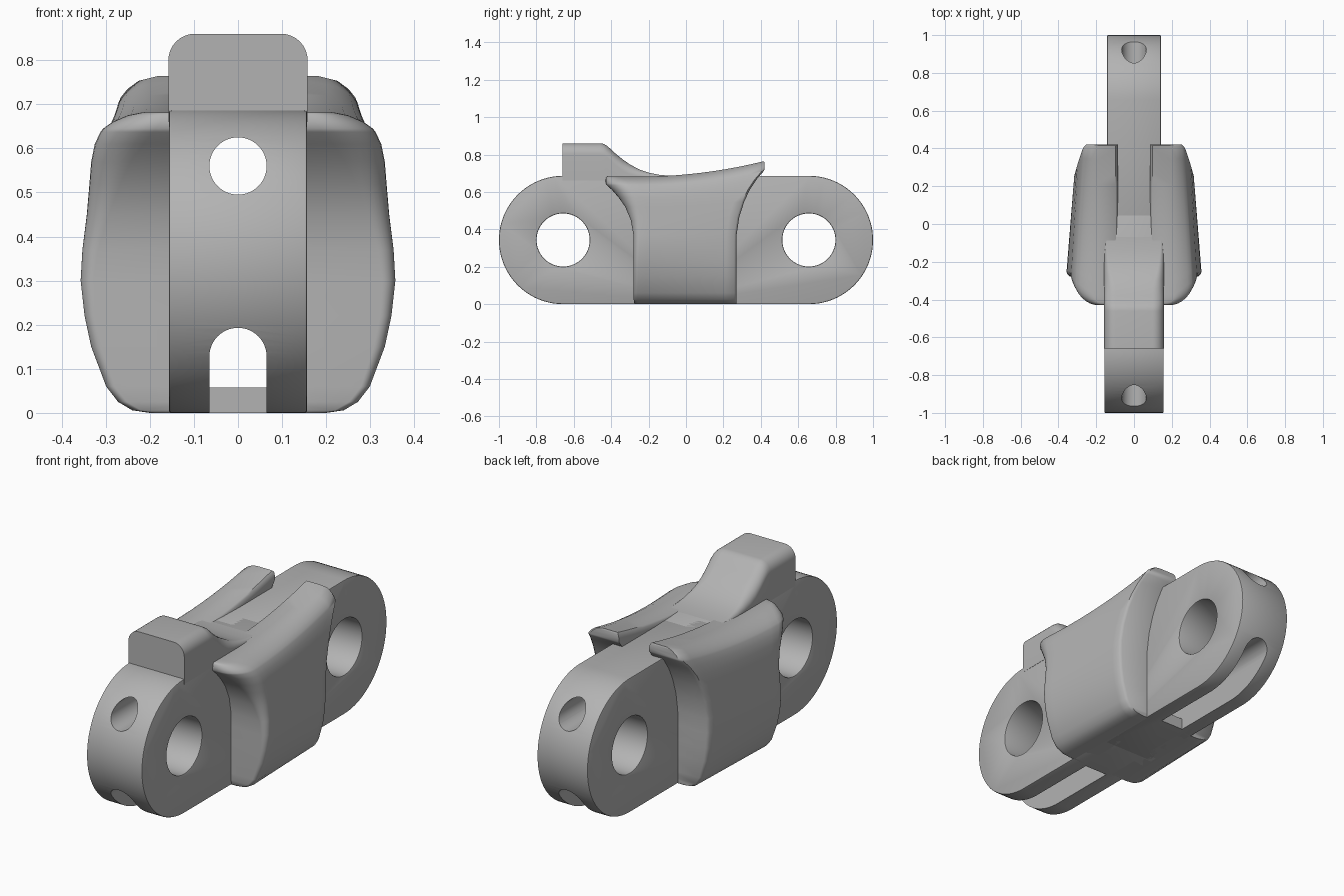
import bpy, bmesh, math

cube = bpy.data.objects.get("Cube")
if cube:
    bpy.data.objects.remove(cube, do_unlink=True)

steel = bpy.data.materials.new("grey_steel")
steel.use_nodes = True
grey = (0.45, 0.45, 0.45, 1)
steel.diffuse_color = grey
steel.node_tree.nodes["Principled BSDF"].inputs["Base Color"].default_value = grey


def add_object(name, verts, faces):
    mesh = bpy.data.meshes.new(name)
    mesh.from_pydata(verts, [], faces)
    bm = bmesh.new()
    bm.from_mesh(mesh)
    bmesh.ops.recalc_face_normals(bm, faces=bm.faces)
    bm.to_mesh(mesh)
    bm.free()
    mesh.materials.append(steel)
    obj = bpy.data.objects.new(name, mesh)
    bpy.context.collection.objects.link(obj)
    return obj


def loft(name, rings):
    """Closed solid through rings of equal point count."""
    n = len(rings[0])
    verts = [p for ring in rings for p in ring]
    faces = [(k * n + i, k * n + (i + 1) % n, (k + 1) * n + (i + 1) % n, (k + 1) * n + i)
             for k in range(len(rings) - 1) for i in range(n)]
    faces += [tuple(range(n)), tuple(range(len(verts) - n, len(verts)))]
    return add_object(name, verts, faces)


def arc(a, b, r, start, end, steps):
    angles = [math.radians(start + (end - start) * i / steps) for i in range(steps + 1)]
    return [(a + r * math.cos(t), b + r * math.sin(t)) for t in angles]


def along_x(name, outline, x0, x1):
    return loft(name, [[(x, y, z) for y, z in outline] for x in (x0, x1)])


def along_y(name, outline, y0, y1):
    return loft(name, [[(x, y, z) for x, z in outline] for y in (y0, y1)])


def activate(obj):
    bpy.ops.object.select_all(action='DESELECT')
    obj.select_set(True)
    bpy.context.view_layer.objects.active = obj


def apply_all(obj):
    activate(obj)
    for mod in list(obj.modifiers):
        bpy.ops.object.modifier_apply(modifier=mod.name)


def cut(obj, cutter):
    mod = obj.modifiers.new("cut", 'BOOLEAN')
    mod.operation, mod.solver, mod.object = 'DIFFERENCE', 'EXACT', cutter
    apply_all(obj)
    bpy.data.objects.remove(cutter, do_unlink=True)


def bevel(obj, width):
    mod = obj.modifiers.new("bevel", 'BEVEL')
    mod.width, mod.segments, mod.limit_method = width, 2, 'ANGLE'
    mod.angle_limit = math.radians(50)
    apply_all(obj)


def smooth(obj, degrees=35):
    activate(obj)
    bpy.ops.object.shade_smooth_by_angle(angle=math.radians(degrees))


# Link plate halves: rounded end, pin hole, oil tunnel and bottom slot
R, PIN_Y, BORE = 0.343, 0.657, 0.065


def arch(floor):
    return [(-BORE, floor), (BORE, floor)] + arc(0, 0.128, BORE, 0, 180, 24)


def half_link(name, side, width):
    outline = [(-0.05, 0), *arc(PIN_Y, R, R, -90, 90, 48), (-0.05, 2 * R)]
    obj = along_x(name, [(side * y, z) for y, z in outline], -width, width)
    cut(obj, along_x("pin_cutter", arc(side * PIN_Y, R, 0.142, 0, 354.375, 63), -1, 1))
    bevel(obj, 0.006)
    cut(obj, along_y("tunnel_cutter", arc(0, 0.56, BORE, 0, 352.5, 47), -1.2, 1.2))
    cut(obj, along_y("channel_cutter", arch(0.058), -1.2, 1.2))
    cut(obj, along_y("slot_cutter", arch(-0.1), side * 0.29, side * 1.2))
    smooth(obj)


half_link("front_link_plate", -1, 0.157)
half_link("rear_link_plate", 1, 0.143)

# Top horn: flat block sweeping down into the link
horn_path = [(-0.66, 0.86), (-0.46, 0.86), (-0.44, 0.857), (-0.42, 0.845), (-0.38, 0.808),
             (-0.34, 0.775), (-0.3, 0.747), (-0.25, 0.72), (-0.2, 0.703), (-0.14, 0.691),
             (-0.07, 0.686), (0.06, 0.684)]
rings = []
for y, top in horn_path:
    r = min(0.06, (top - 0.66) * 0.6)
    w = 0.158
    section = [(-w, 0.66), (w, 0.66)]
    section += arc(w - r, top - r, r, 0, 90, 8) + arc(r - w, top - r, r, 90, 180, 8)
    rings.append([(x, y, z) for x, z in section])
smooth(loft("top_horn", rings), 40)


# Side wings: flared saddle blocks, wider in front and raised at the back
def wing_top(y):
    return 0.682 + 0.083 * (max(0, y + 0.25) / 0.67) ** 2


# height, front end, rear end, front width, rear width, front corner radius
levels = [
    (0.0, -0.275, 0.268, 0.2, 0.19, 0.02), (0.006, -0.277, 0.27, 0.24, 0.23, 0.02),
    (0.025, -0.28, 0.27, 0.272, 0.255, 0.02), (0.06, -0.28, 0.27, 0.299, 0.275, 0.02),
    (0.15, -0.28, 0.27, 0.333, 0.3, 0.025), (0.22, -0.28, 0.27, 0.348, 0.31, 0.025),
    (0.3, -0.28, 0.27, 0.357, 0.315, 0.03), (0.37, -0.281, 0.271, 0.353, 0.315, 0.035),
    (0.45, -0.295, 0.285, 0.343, 0.31, 0.05), (0.52, -0.325, 0.312, 0.337, 0.303, 0.07),
    (0.57, -0.36, 0.342, 0.333, 0.294, 0.09), (0.61, -0.395, 0.378, 0.325, 0.282, 0.11),
    (0.637, -0.424, 0.412, 0.312, 0.27, 0.12), (0.645, -0.43, 0.42, 0.306, 0.265, 0.12),
    (0.66, -0.43, 0.42, 0.285, 0.25, 0.11), (0.675, -0.428, 0.42, 0.25, 0.225, 0.08),
    (0.682, -0.422, 0.415, 0.215, 0.195, 0.05),
]


def wing(name, side):
    verts, faces = [], []
    for u, y0, y1, xf, xb, r in levels:
        # plan outline: rounded front corner, straight flank, tight rear corner
        plan = [(xf - r + r * math.sin(t), y0 + r - r * math.cos(t))
                for t in [math.pi / 16 * i for i in range(9)]]
        ys = [y0 + r + (y1 - 0.012 - y0 - r) * i / 12 for i in range(1, 13)]
        plan += [(xf + (xb - xf) * (y - y0 - r) / (y1 - y0 - r), y) for y in ys]
        plan.append((xb - 0.012, y1))
        for x, y in plan:
            z = u
            if u > 0.35:
                z = 0.35 + (u - 0.35) * (wing_top(y) - 0.35) / 0.332
            inner = 0.085 + max(0, u - 0.67)
            verts += [(side * x, y, z), (side * inner, y, z)]
    n = len(plan)
    stride = 2 * n
    for k in range(len(levels) - 1):
        a, b = k * stride, (k + 1) * stride
        for i in range(0, stride - 2, 2):
            for j in (i, i + 1):  # outer and inner skins
                faces.append((a + j, a + j + 2, b + j + 2, b + j))
        for j in (0, stride - 2):  # front and rear faces
            faces.append((a + j, a + j + 1, b + j + 1, b + j))
    for base in (0, (len(levels) - 1) * stride):  # bottom and top
        for i in range(base, base + stride - 2, 2):
            faces.append((i, i + 1, i + 3, i + 2))
    smooth(add_object(name, verts, faces), 48)


wing("left_wing", 1)
wing("right_wing", -1)
